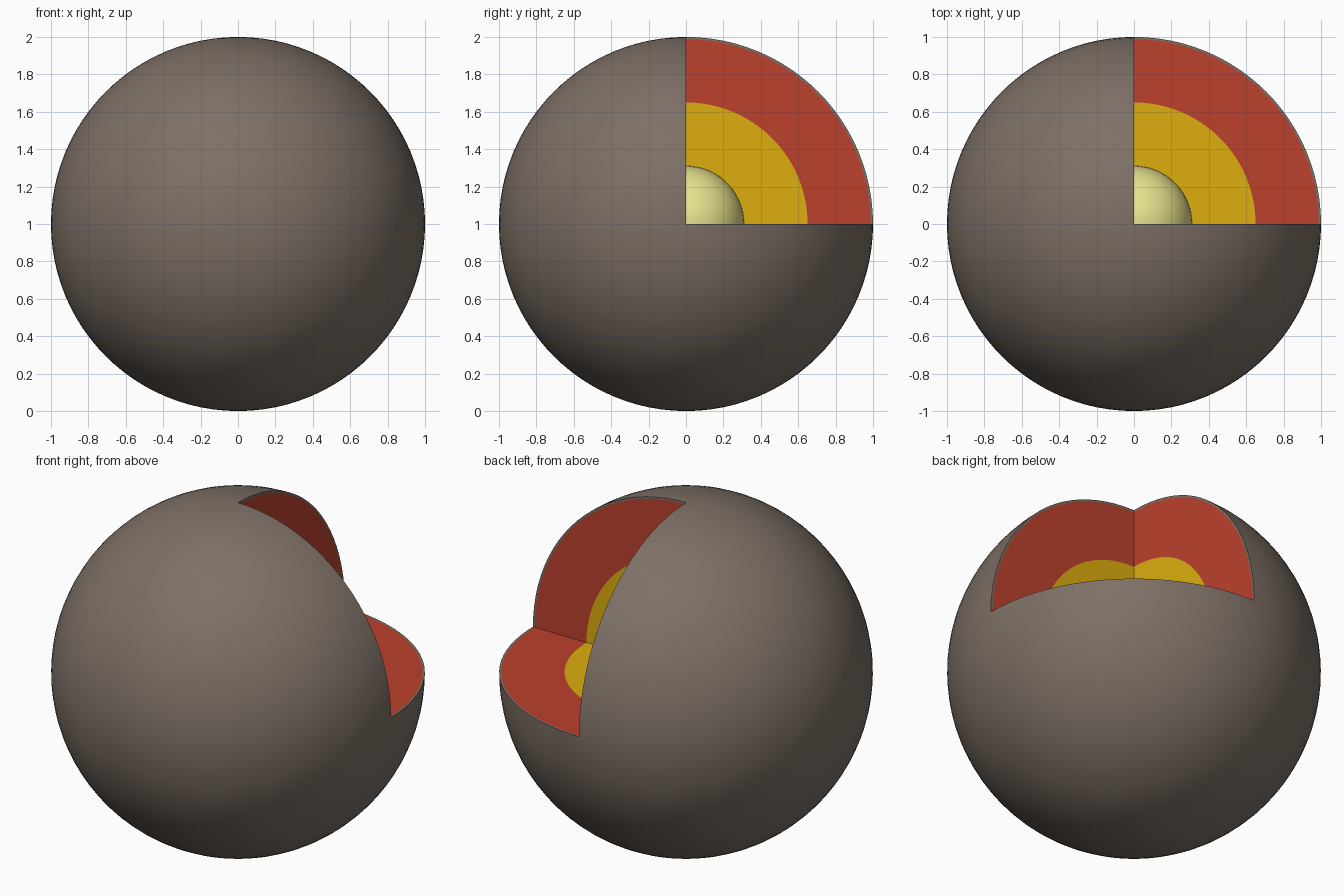
import bpy, bmesh, math
from mathutils import Vector

if "Cube" in bpy.data.objects:
    bpy.data.objects.remove(bpy.data.objects["Cube"])

SEGMENTS, RINGS = 96, 48
CENTRE = Vector((0, 0, 1))


def finish(bm, name, color):
    bmesh.ops.recalc_face_normals(bm, faces=bm.faces)
    mesh = bpy.data.meshes.new(name)
    bm.to_mesh(mesh)
    bm.free()
    obj = bpy.data.objects.new(name, mesh)
    obj.location = CENTRE
    bpy.context.collection.objects.link(obj)
    mat = bpy.data.materials.new(name)
    mat.diffuse_color = (*color, 1)
    mat.use_nodes = True
    mat.node_tree.nodes["Principled BSDF"].inputs["Base Color"].default_value = mat.diffuse_color
    mesh.materials.append(mat)
    bpy.ops.object.select_all(action='DESELECT')
    obj.select_set(True)
    bpy.context.view_layer.objects.active = obj
    bpy.ops.object.shade_smooth_by_angle(angle=math.radians(30))
    return obj


def cut_shell(name, outer, inner, color):
    """Thick spherical shell with the +x +y +z octant removed."""
    bm = bmesh.new()
    bmesh.ops.create_uvsphere(bm, u_segments=SEGMENTS, v_segments=RINGS, radius=outer)
    gone = [f for f in bm.faces if min(f.calc_center_median()) > 1e-4]
    bmesh.ops.delete(bm, geom=gone, context='FACES')
    rim = [e for e in bm.edges if e.is_boundary]
    # inner skin, then flat cut faces joining the two rims
    dup = bmesh.ops.duplicate(bm, geom=bm.verts[:] + bm.edges[:] + bm.faces[:])
    twin = dup["vert_map"]
    for v in dup["geom"]:
        if isinstance(v, bmesh.types.BMVert):
            v.co *= inner / outer
    for e in rim:
        a, b = e.verts
        bm.faces.new((a, b, twin[b], twin[a]))
    return finish(bm, name, color)


# Nested layers, outside in
cut_shell("crust", 1.0, 0.988, (0.205, 0.162, 0.133))
cut_shell("mantle", 0.988, 0.65, (0.50, 0.052, 0.026))
cut_shell("outer_core", 0.65, 0.31, (0.72, 0.42, 0.004))

# Whole ball at the centre
ball = bmesh.new()
bmesh.ops.create_uvsphere(ball, u_segments=SEGMENTS, v_segments=RINGS, radius=0.31)
finish(ball, "inner_core", (0.83, 0.79, 0.28))
